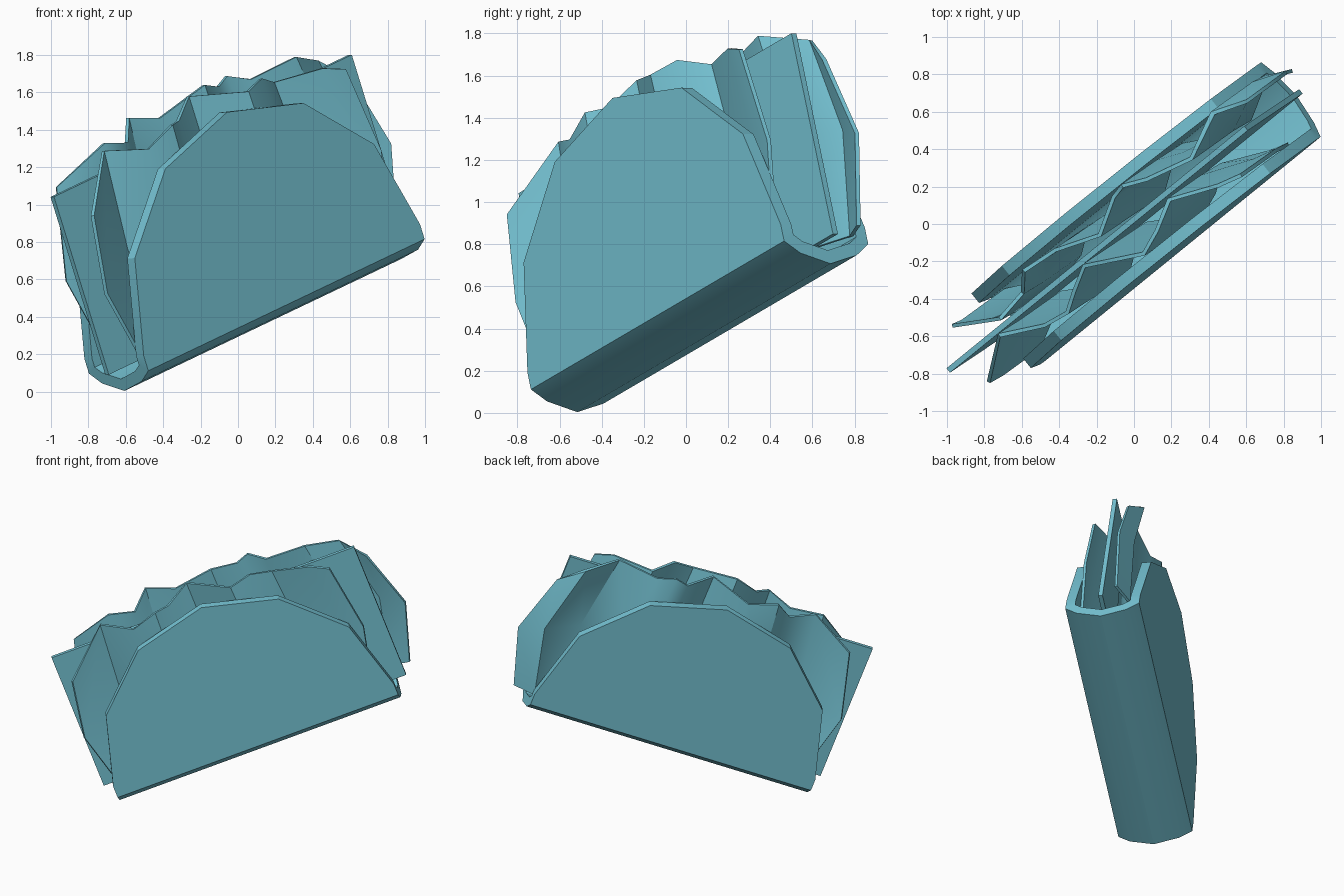
import bpy, bmesh
from math import cos, sin, radians, pi
from mathutils import Vector, Matrix

if "Cube" in bpy.data.objects:
    bpy.data.objects.remove(bpy.data.objects["Cube"])

# Leaning frame of the taco: U along the fold, W towards the front, V up
U = Vector((.728, .592, .347)).normalized()
V = Vector((-.29, -.195, .94))
V = (V - U * V.dot(U)).normalized()
W = U.cross(V)
FRAME = Matrix.Translation((.076, .048, .535)) @ Matrix((U, W, V)).transposed().to_4x4()

teal = bpy.data.materials.new("teal")
teal.diffuse_color = (.18, .55, .66, 1)
teal.use_nodes = True
teal.node_tree.nodes["Principled BSDF"].inputs["Base Color"].default_value = teal.diffuse_color


def sheet(name, rows, thickness, smooth=30):
    """Skin rows of local (u, w, v) points and give the skin a thickness."""
    bm = bmesh.new()
    grid = [[bm.verts.new(p) for p in row] for row in rows]
    for a, b in zip(grid, grid[1:]):
        for i in range(len(a) - 1):
            bm.faces.new((a[i], a[i + 1], b[i + 1], b[i]))
    bmesh.ops.remove_doubles(bm, verts=bm.verts, dist=1e-5)
    bmesh.ops.recalc_face_normals(bm, faces=bm.faces)
    me = bpy.data.meshes.new(name)
    bm.to_mesh(me)
    bm.free()
    me.materials.append(teal)
    ob = bpy.data.objects.new(name, me)
    bpy.context.collection.objects.link(ob)
    ob.matrix_world = FRAME
    mod = ob.modifiers.new("thickness", 'SOLIDIFY')
    mod.thickness, mod.offset = thickness, 0
    mod.use_even_offset = True
    bpy.ops.object.select_all(action='DESELECT')
    ob.select_set(True)
    bpy.context.view_layer.objects.active = ob
    # Apply first, so that the new rim edges are shaded sharp
    bpy.ops.object.modifier_apply(modifier=mod.name)
    bpy.ops.object.shade_smooth_by_angle(angle=radians(smooth))
    return ob


# Folded shell: two twelve-sided half discs joined by a rounded fold
R, HALF, T = 1.015, .255, .065
side = [(HALF, R * sin(radians(a)), R * cos(radians(a))) for a in (90, 60, 30, 0)]
side += [(HALF, -.10, R), (.19, -.145, R)]
profile = side + [(0, -.19, R)] + [(-w, v, h) for w, v, h in reversed(side)]
# The skin runs half the wall thickness inside the outer profile
skin = [(w - (T / 2 if w > 0 else -T / 2 if w < 0 else 0), v + (T / 2 if v < -.05 else 0), h)
        for w, v, h in profile]
sheet("taco_shell", [[(-h, w, v), (h, w, v)] for w, v, h in skin], T)


# Wavy lettuce leaves, one on each side of the filling
def leaf(name, rim, centre, widths, mid, phase):
    rows = []
    for t, wid in zip((0, .5, 1), widths):
        row = []
        for u, top in rim:
            uu = centre + (u - centre) * wid
            wave = mid + .075 * cos(2 * pi * (u - phase) / .63)
            row.append((uu, wave, -.04 + t * (top + .04)))
        rows.append(row)
    sheet(name, rows, .02, 40)


leaf("front_lettuce",
     [(-1.01, .80), (-.70, 1.06), (-.49, .99), (-.315, 1.06), (-.22, 1.05), (-.05, 1.13),
      (.23, 1.05), (.376, 1.07), (.516, 1.0), (.78, .98), (.90, .93)],
     -.05, (.96, 1.07, 1), .105, .25)
leaf("back_lettuce",
     [(-.92, .94), (-.63, 1.08), (-.46, 1.02), (-.34, 1.12), (-.15, 1.05), (.13, 1.13),
      (.30, 1.06), (.39, 1.09), (.50, 1.03), (.78, 1.05), (1.0, .95), (1.14, .80)],
     .10, (1.0, 1.12, 1), -.10, -.575)

# Flat cheese slice standing between the leaves
sheet("cheese_slice", [[(-1.094, 0, v), (1.094, 0, v)] for v in (-.07, .945)], .03)
